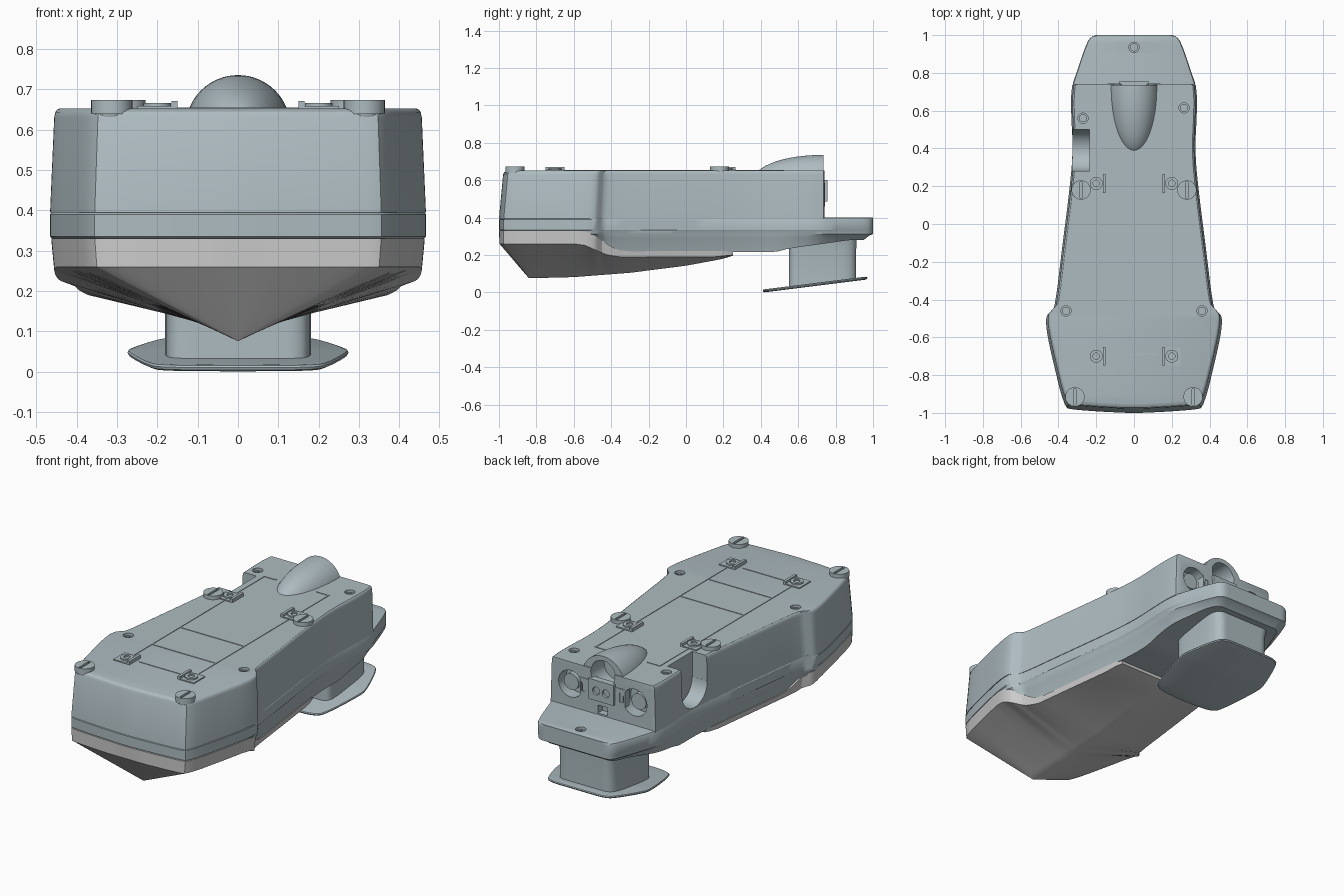
import bpy, bmesh, math
from mathutils import Matrix, Vector

if "Cube" in bpy.data.objects:
    bpy.data.objects.remove(bpy.data.objects["Cube"])

mat = bpy.data.materials.new("blue_grey_plastic")
mat.diffuse_color = (0.42, 0.50, 0.53, 1)
mat.use_nodes = True
mat.node_tree.nodes["Principled BSDF"].inputs["Base Color"].default_value = mat.diffuse_color


def finish(name, bm, coloured=True, angle=30):
    bmesh.ops.recalc_face_normals(bm, faces=bm.faces)
    me = bpy.data.meshes.new(name)
    bm.to_mesh(me)
    bm.free()
    ob = bpy.data.objects.new(name, me)
    bpy.context.collection.objects.link(ob)
    if coloured:
        me.materials.append(mat)
    smooth(ob, angle)
    return ob


def smooth(ob, angle=30):
    bpy.ops.object.select_all(action='DESELECT')
    ob.select_set(True)
    bpy.context.view_layer.objects.active = ob
    bpy.ops.object.shade_smooth_by_angle(angle=math.radians(angle))


def box(name, x, y, z):
    bm = bmesh.new()
    m = Matrix.Translation([(a[0] + a[1]) / 2 for a in (x, y, z)])
    m = m @ Matrix.Diagonal([a[1] - a[0] for a in (x, y, z)] + [1])
    bmesh.ops.create_cube(bm, size=1, matrix=m)
    return finish(name, bm)


def cyl(name, c, r, depth, axis='Z', r2=None, n=32):
    bm = bmesh.new()
    rot = {'Z': Matrix(), 'Y': Matrix.Rotation(math.pi / 2, 4, 'X'),
           'X': Matrix.Rotation(math.pi / 2, 4, 'Y')}[axis]
    bmesh.ops.create_cone(bm, cap_ends=True, segments=n, radius1=r, radius2=r2 or r,
                          depth=depth, matrix=Matrix.Translation(c) @ rot)
    return finish(name, bm)


def cut(ob, *cutters, keep=False):
    for c in cutters:
        mod = ob.modifiers.new("cut", 'BOOLEAN')
        mod.operation, mod.solver, mod.object = 'DIFFERENCE', 'EXACT', c
        bpy.context.view_layer.objects.active = ob
        bpy.ops.object.modifier_apply(modifier=mod.name)
        if not keep:
            bpy.data.objects.remove(c)
    smooth(ob)


def round_path(pts, n=2):
    for _ in range(n):
        out = [pts[0]]
        for a, b in zip(pts, pts[1:]):
            for t in (0.25, 0.75):
                out.append((a[0] + (b[0] - a[0]) * t, a[1] + (b[1] - a[1]) * t))
        pts = out + [pts[-1]]
    return pts


def interp(table, y):
    if y <= table[0][0]:
        return table[0][1]
    for (a, u), (b, v) in zip(table, table[1:]):
        if y <= b:
            return u + (v - u) * (y - a) / (b - a)
    return table[-1][1]


def loft(name, rings, coloured=True, angle=30):
    """Rings hold right-hand half outlines; the left half is mirrored."""
    bm = bmesh.new()
    loops = []
    for r in rings:
        right = [bm.verts.new(p) for p in r]
        left = [bm.verts.new((-p[0], p[1], p[2])) for p in r]
        loops.append((right, left))
    n = len(rings[0])
    for (r0, l0), (r1, l1) in zip(loops, loops[1:]):
        a, b = r0 + l0[::-1], r1 + l1[::-1]
        for i in range(2 * n):
            j = (i + 1) % (2 * n)
            bm.faces.new((a[i], a[j], b[j], b[i]))
    for r, l in (loops[0], loops[-1]):
        for i in range(n - 1):
            bm.faces.new((r[i], r[i + 1], l[i + 1], l[i]))
    bmesh.ops.remove_doubles(bm, verts=bm.verts, dist=1e-5)
    bmesh.ops.dissolve_degenerate(bm, edges=bm.edges, dist=1e-5)
    return finish(name, bm, coloured, angle)


def sc(p, s):
    return (p[0] * s, p[1] * s if p[1] < 0 else p[1])


# Shared plan outline, right half from back to front
plan = round_path([(0.15, 1.0), (0.23, 1.0), (0.265, 0.92), (0.305, 0.8), (0.332, 0.72),
                   (0.334, 0.6), (0.322, 0.38), (0.345, 0.15), (0.38, -0.12), (0.418, -0.44),
                   (0.44, -0.462), (0.468, -0.49), (0.462, -0.57), (0.44, -0.68), (0.37, -0.97),
                   (0.33, -0.982), (0.17, -0.994), (0.03, -1.0)])

# Upper housing with tapered walls and a rounded top edge
up = [p for p in plan if p[1] < 0.725]
up = [(up[0][0] - 0.015, 0.74), (up[0][0] - 0.004, 0.736)] + up
body = loft("upper_housing", [[(*sc(p, s), z) for p in up] for s, z in
            ((1, 0.395), (0.978, 0.63), (0.972, 0.643), (0.963, 0.649), (0.95, 0.652))])

# Lower housing with back shelf
belly = [(-0.6, 0.31), (-0.38, 0.217), (0.5, 0.215), (0.58, 0.235), (0.92, 0.28)]
low = [[(*sc(p, s), z) for p in plan] for s, z in
       ((0.95, 0.402), (0.985, 0.399), (1, 0.39), (1, 0.335), (0.99, 0.33), (0.985, 0.312))]
for s, t in ((0.955, 0.75), (0.9, 0)):
    low.append([(p[0] * s, p[1] * (0.98 if s > 0.95 else 0.95),
                 interp(belly, p[1]) * (1 - t) + 0.312 * t) for p in plan])
shelf = loft("lower_housing", low)

# Keeled grey cover below the front
cov = [p for p in plan if p[1] < 0.22]
start = cov[0]
dense = [(start[0], 0.25)]
for p in cov:
    k = max(1, int((dense[-1][1] - p[1]) / 0.025))
    a = dense[-1]
    dense += [(a[0] + (p[0] - a[0]) * i / k, a[1] + (p[1] - a[1]) * i / k) for i in range(1, k + 1)]
inset = [(-0.55, 1.0), (-0.35, 0.925), (0.2, 0.91), (0.25, 0.86)]
top = [(-0.57, 0.33), (-0.52, 0.322), (-0.47, 0.298), (-0.41, 0.25), (-0.36, 0.226), (-0.3, 0.22), (0.25, 0.222)]
edge = [(-0.6, 0.26), (-0.54, 0.252), (-0.48, 0.225), (-0.42, 0.2), (-0.35, 0.19), (0.15, 0.19), (0.25, 0.2)]
keel = [(-0.84, 0.076), (-0.6, 0.082), (-0.3, 0.105), (0, 0.143), (0.2, 0.18), (0.25, 0.197)]
rim = [(p[0] * interp(inset, p[1]), p[1]) for p in dense]
rings = [[(x, y, interp(top, y)) for x, y in rim],
         [(x * 0.985, max(y, -0.997), interp(edge, y)) for x, y in rim]]
for t in (0.5, 0.93, 1):
    ring = []
    for x, y in rim:
        a = Vector((x * 0.985, max(y, -0.997), interp(edge, y)))
        ky = max(y, -0.84)
        ring.append(a.lerp(Vector((0.001, ky, interp(keel, ky))), t))
    rings.append(ring)
loft("keel_cover", rings, False, 25)

# Stem and tilted foot
tilt = lambda y: 0.12 * (y - 0.41)
stem = round_path([(0.09, 0.91), (0.15, 0.91), (0.18, 0.86), (0.182, 0.72), (0.18, 0.58), (0.15, 0.55), (0.09, 0.55)])
loft("stem", [[(x, y, 0.01 + tilt(y)) for x, y in stem], [(x, y, 0.23) for x, y in stem],
              [(x * 1.08, 0.73 + (y - 0.73) * 1.02, 0.3) for x, y in stem]])
foot = round_path([(0.03, 0.97), (0.18, 0.97), (0.215, 0.92), (0.272, 0.76), (0.275, 0.70),
                   (0.225, 0.47), (0.19, 0.418), (0.03, 0.41)])
loft("foot_plate", [[(x * s, 0.69 + (y - 0.69) * s, h + tilt(y)) for x, y in foot]
                    for s, h in ((0.96, 0.001), (0.99, 0.004), (1, 0.01), (0.99, 0.015), (0.96, 0.017))])

# Cable dome on top, open at the back
bm = bmesh.new()
bmesh.ops.create_uvsphere(bm, u_segments=48, v_segments=32, radius=1,
                          matrix=Matrix.Translation((0, 0.725, 0.605)) @ Matrix.Diagonal((0.13, 0.36, 0.13, 1)))
cutg = bmesh.ops.bisect_plane(bm, geom=bm.verts[:] + bm.edges[:] + bm.faces[:], dist=1e-5,
                              plane_co=(0, 0.735, 0), plane_no=(0, 1, 0), clear_outer=True)
bmesh.ops.holes_fill(bm, edges=[e for e in bm.edges if e.is_boundary])
dome = finish("cable_dome", bm)
bore = cyl("bore", (0, 0.72, 0.635), 0.075, 0.2, 'Y')
cut(dome, bore, keep=True)
cut(body, bore)

# Side notch
cut(body, box("notch", (-0.6, -0.235), (0.28, 0.5), (0.51, 0.8)),
    cyl("notch_floor", (-0.4175, 0.39, 0.512), 0.1098, 0.365, 'X'))

# Back pockets and terminal panel
for s in (-1, 1):
    cut(body, cyl("pocket", (s * 0.2, 0.73, 0.53), 0.075, 0.12, 'Y'))
    cyl("pocket_plug", (s * 0.21, 0.69, 0.53), 0.045, 0.06, 'Y')
panel = box("terminal_panel", (-0.14, 0.14), (0.70, 0.743), (0.46, 0.585))
for s in (-1, 1):
    cut(panel, box("slot", (s * 0.12 - 0.012, s * 0.12 + 0.012), (0.72, 0.8), (0.51, 0.56)))
socket = box("socket_block", (-0.078, 0.078), (0.72, 0.757), (0.485, 0.6))
for s in (-1, 1):
    cut(socket, cyl("pin_hole", (s * 0.03, 0.76, 0.54), 0.022, 0.04, 'Y'))
cut(body, box("lower_port", (-0.03, 0.03), (0.70, 0.8), (0.41, 0.455)))


# Sunken screws with cross heads
def screw(host, x, y, z):
    cut(host, cyl("screw_hole", (x, y, z), 0.027, 0.06))
    head = cyl("screw", (x, y, z - 0.022), 0.021, 0.02)
    cut(head, box("cross", (x - 0.016, x + 0.016), (y - 0.004, y + 0.004), (z - 0.018, z)),
        box("cross", (x - 0.004, x + 0.004), (y - 0.016, y + 0.016), (z - 0.018, z)))


for x, y in ((-0.27, 0.56), (0.265, 0.615), (-0.36, -0.46), (0.36, -0.46)):
    screw(body, x, y, 0.652)
screw(shelf, 0, 0.935, 0.402)

# Slotted corner knobs on tapered side bosses, and square mounting pads
for s in (-1, 1):
    for x, y in ((0.28, 0.18), (0.313, -0.915)):
        knob = cyl("slotted_knob", (s * x, y, 0.656), 0.051, 0.034)
        cut(knob, box("slot", (s * x - 0.007, s * x + 0.007), (y - 0.042, y + 0.042), (0.662, 0.7)))
        cyl("knob_boss", (s * x, y, 0.59), 0.02, 0.12, r2=0.049)
    for y, d in ((0.215, 1), (-0.7, -1)):
        pad = box("mounting_pad", (s * 0.2 - 0.05, s * 0.2 + 0.05), (y - 0.05, y + 0.05), (0.64, 0.658))
        ring = cyl("pad_ring", (s * 0.2, y, 0.655), 0.034, 0.022)
        cut(ring, cyl("pad_hole", (s * 0.2, y, 0.67), 0.017, 0.03))
        box("pad_wall", sorted((s * 0.15, s * 0.165)), (y - 0.05, y + 0.05), (0.64, 0.671))

# Thin raised outlines between the pads
for s in (-1, 1):
    for a, b in ((-0.65, 0.165), (0.265, 0.52)):
        box("outline_rail", (s * 0.2 - 0.004, s * 0.2 + 0.004), (a, b), (0.645, 0.655))
    box("outline_end", sorted((s * 0.125, s * 0.204)), (0.515, 0.523), (0.645, 0.655))
for y, w in ((-0.69, 0.13), (-0.48, 0.2), (-0.23, 0.2)):
    box("outline_bar", (-w, w), (y - 0.004, y + 0.004), (0.645, 0.655))
